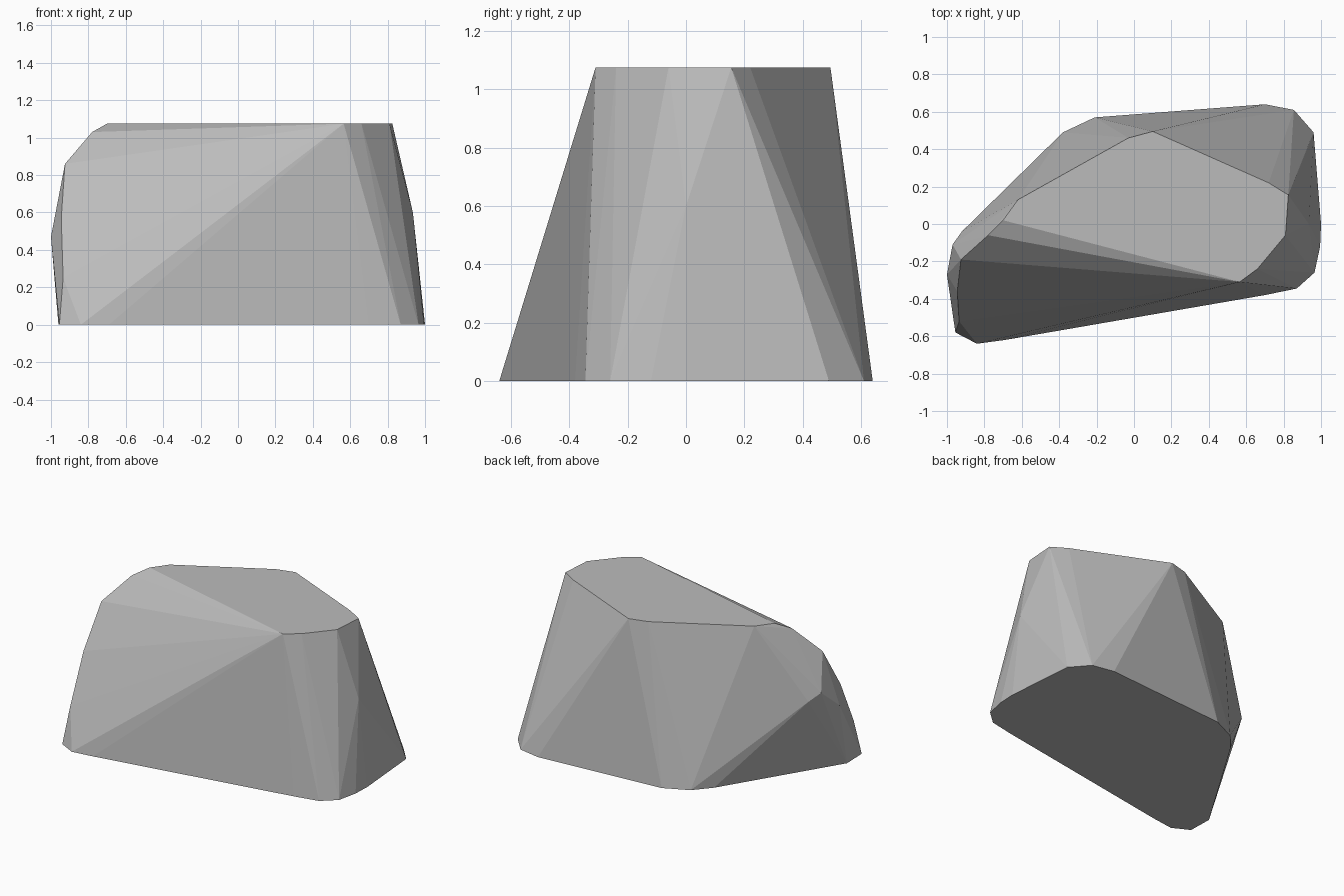
import bpy
import bmesh
import math

if "Cube" in bpy.data.objects:
    bpy.data.objects.remove(bpy.data.objects["Cube"], do_unlink=True)

HEIGHT = 1.075

# Stone colour
stone = bpy.data.materials.new("stone grey")
stone.use_nodes = True
grey = (0.5, 0.5, 0.5, 1)
stone.diffuse_color = grey
stone.node_tree.nodes["Principled BSDF"].inputs["Base Color"].default_value = grey

# Flat base outline
base = [(-.955, -.58), (-.84, -.64), (-.69, -.62), (.7, -.38), (.87, -.345),
        (.965, -.26), (.995, -.12), (1, 0), (.96, .49), (.855, .61),
        (.7, .64), (-.21, .57), (-.38, .49), (-.48, .375), (-.96, -.41)]

# Flat top outline
top = [(.565, -.31), (.66, -.24), (.81, -.06), (.825, .155), (.72, .22),
       (.1, .495), (-.03, .46), (-.62, .13), (-.7, .02)]

# Corners worn into the sides
corners = [(-.78, -.06, 1.03), (-.925, -.19, .86), (-.945, -.36, .57),
           (-.935, -.52, .25), (-1, -.27, .47), (-.97, -.11, .61),
           (-.92, -.04, .56), (.935, 0, .6)]

points = [(x, y, 0) for x, y in base] + [(x, y, HEIGHT) for x, y in top] + corners

# Rock: tight faceted skin around the corners
bm = bmesh.new()
for p in points:
    bm.verts.new(p)
hull = bmesh.ops.convex_hull(bm, input=bm.verts[:])
loose = [v for v in bm.verts if not v.link_faces]
bmesh.ops.delete(bm, geom=loose, context='VERTS')
bmesh.ops.dissolve_limit(bm, angle_limit=math.radians(0.5),
                         verts=bm.verts[:], edges=bm.edges[:])
bmesh.ops.recalc_face_normals(bm, faces=bm.faces[:])

mesh = bpy.data.meshes.new("rock")
bm.to_mesh(mesh)
bm.free()
mesh.materials.append(stone)
rock = bpy.data.objects.new("rock", mesh)
bpy.context.collection.objects.link(rock)
